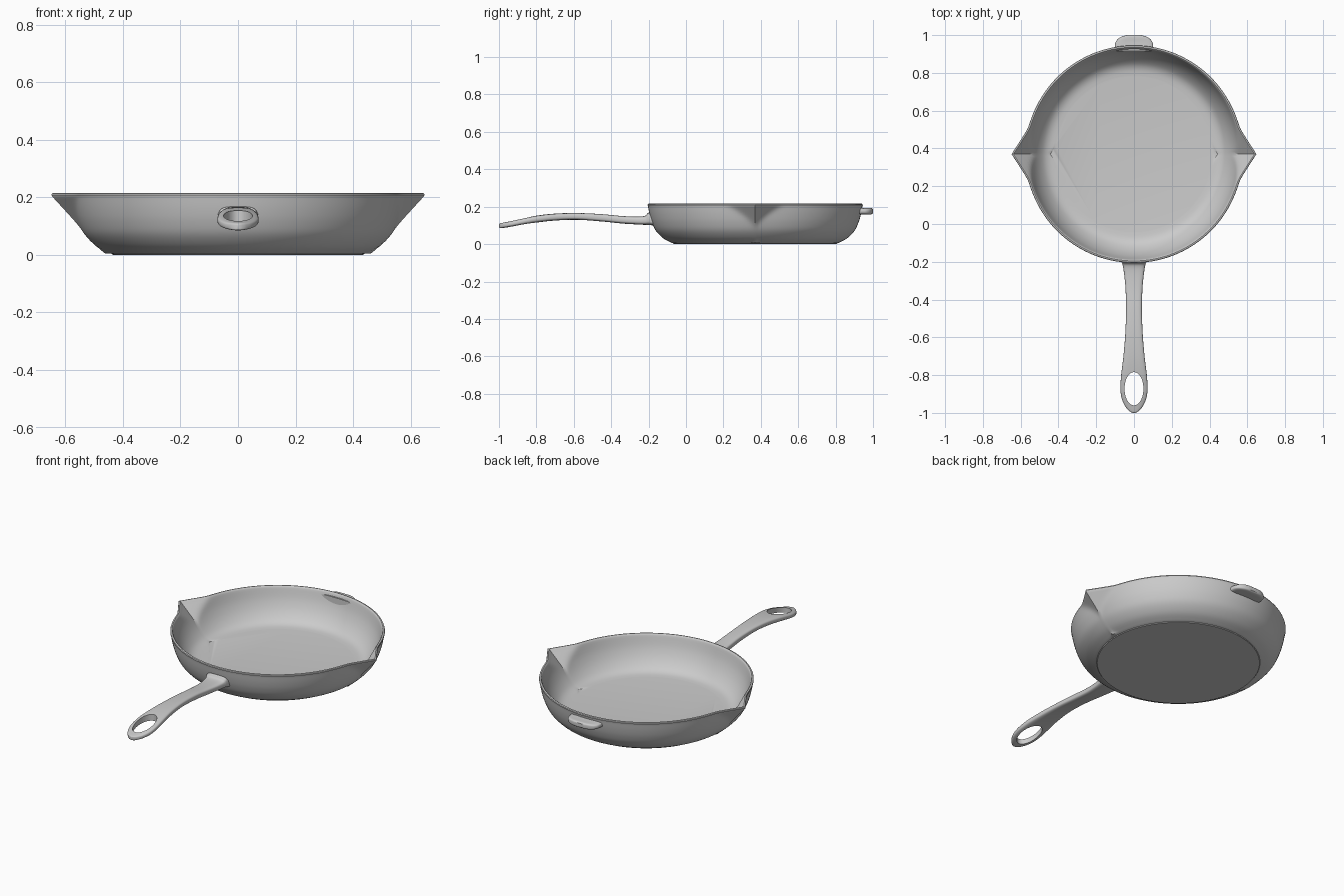
import bpy, bmesh, math

cube = bpy.data.objects.get("Cube")
if cube:
    bpy.data.objects.remove(cube, do_unlink=True)

mat = bpy.data.materials.new("grey_iron")
mat.use_nodes = True
COLOR = (0.6, 0.6, 0.6, 1)
mat.diffuse_color = COLOR
mat.node_tree.nodes["Principled BSDF"].inputs["Base Color"].default_value = COLOR


def loft(name, rings):
    """Skin closed rings of points and cap both ends."""
    bm = bmesh.new()
    loops = [[bm.verts.new(p) for p in ring] for ring in rings]
    n = len(rings[0])
    for a, b in zip(loops, loops[1:]):
        for i in range(n):
            j = (i + 1) % n
            bm.faces.new((a[i], a[j], b[j], b[i]))
    bm.faces.new(loops[0])
    bm.faces.new(loops[-1])
    bmesh.ops.recalc_face_normals(bm, faces=bm.faces)
    me = bpy.data.meshes.new(name)
    bm.to_mesh(me)
    bm.free()
    ob = bpy.data.objects.new(name, me)
    bpy.context.collection.objects.link(ob)
    me.materials.append(mat)
    return ob


def smooth(ob, angle=35):
    bpy.ops.object.select_all(action='DESELECT')
    ob.select_set(True)
    bpy.context.view_layer.objects.active = ob
    bpy.ops.object.shade_smooth_by_angle(angle=math.radians(angle))


def refine(rows, steps):
    """Catmull-Rom interpolation through rows of numbers."""
    pts = [rows[0]] + rows + [rows[-1]]
    out = []
    for p0, p1, p2, p3 in zip(pts, pts[1:], pts[2:], pts[3:]):
        for s in range(steps):
            t = s / steps
            out.append([0.5 * (2 * b + (c - a) * t + (2 * a - 5 * b + 4 * c - d) * t * t
                               + (3 * b - a - 3 * c + d) * t ** 3)
                        for a, b, c, d in zip(p0, p1, p2, p3)])
    return out + [rows[-1]]


# Pan bowl: round wall merged with a V-shaped pouring spout on each side
CY, SEG, K = 0.37, 288, 0.65


def pan_ring(r, z, tip):
    ring = []
    for i in range(SEG):
        a = 2 * math.pi * i / SEG
        off = min(math.atan2(abs(math.sin(a)), abs(math.cos(a))), math.atan(K))
        v = tip / (math.cos(off) + K * math.sin(off))
        rad = 0.5 * (r + v + math.hypot(r - v, 0.008)) if tip else r
        ring.append((rad * math.cos(a), CY + rad * math.sin(a), z))
    return ring


outer = refine([(0.445, 0.006), (0.49, 0.03), (0.53, 0.07), (0.552, 0.115),
                (0.565, 0.16), (0.573, 0.203)], 4)
rim = [(0.575, 0.209), (0.573, 0.214), (0.569, 0.216), (0.565, 0.216), (0.561, 0.213)]
inner = refine([(0.558, 0.205), (0.541, 0.145), (0.515, 0.092), (0.482, 0.052),
                (0.45, 0.034), (0.41, 0.028)], 4)
rings = [pan_ring(0.435, 0, 0), pan_ring(0.438, 0.004, 0)]
rings += [pan_ring(r, z, 0.5 + (z - 0.045) * 0.92) for r, z in outer]
rings += [pan_ring(r, z, r + 0.073) for r, z in rim]
rings += [pan_ring(r, z, 0.45 + (z - 0.035) * 1.04) for r, z in inner]
smooth(loft("pan_bowl", rings))


def bar(name, rows, steps, power):
    """Rounded bar along y; rows hold y, half width, bottom z, top z."""
    rings = []
    for y, w, z0, z1 in refine(rows, steps):
        ring = []
        for i in range(32):
            a = 2 * math.pi * i / 32
            c, s = math.cos(a), math.sin(a)
            ring.append((w * math.copysign(abs(c) ** power, c), y,
                         (z0 + z1) / 2 + (z1 - z0) / 2 * math.copysign(abs(s) ** power, s)))
        rings.append(ring)
    return loft(name, rings)


# Long handle with an oval hanging hole
handle = bar("handle", [
    (-0.176, 0.072, 0.100, 0.152), (-0.200, 0.066, 0.102, 0.168),
    (-0.218, 0.060, 0.103, 0.152), (-0.26, 0.053, 0.105, 0.147),
    (-0.34, 0.045, 0.110, 0.150), (-0.45, 0.042, 0.121, 0.160),
    (-0.58, 0.046, 0.130, 0.166), (-0.70, 0.056, 0.126, 0.163),
    (-0.80, 0.068, 0.115, 0.152), (-0.87, 0.072, 0.104, 0.138),
    (-0.92, 0.066, 0.095, 0.127), (-0.96, 0.050, 0.089, 0.118),
    (-0.985, 0.031, 0.086, 0.113), (-0.996, 0.016, 0.086, 0.110),
    (-1.0, 0.004, 0.090, 0.106)], 5, 0.55)
cutter = loft("hole_cutter", [[(0.05 * math.cos(i * math.pi / 32),
                                -0.872 + 0.088 * math.sin(i * math.pi / 32), z)
                               for i in range(64)] for z in (0, 0.3)])
cutter.hide_render = True
mod = handle.modifiers.new("hanging_hole", 'BOOLEAN')
mod.operation, mod.solver, mod.object = 'DIFFERENCE', 'EXACT', cutter
bpy.context.view_layer.objects.active = handle
bpy.ops.object.modifier_apply(modifier=mod.name)
bpy.data.objects.remove(cutter, do_unlink=True)
smooth(handle, 40)

# Small helper grip at the back
smooth(bar("helper_grip", [
    (0.916, 0.104, 0.158, 0.196), (0.945, 0.101, 0.158, 0.194),
    (0.965, 0.096, 0.158, 0.193), (0.982, 0.082, 0.158, 0.193),
    (0.994, 0.060, 0.160, 0.192), (1.0, 0.035, 0.165, 0.187)], 4, 0.5), 40)
